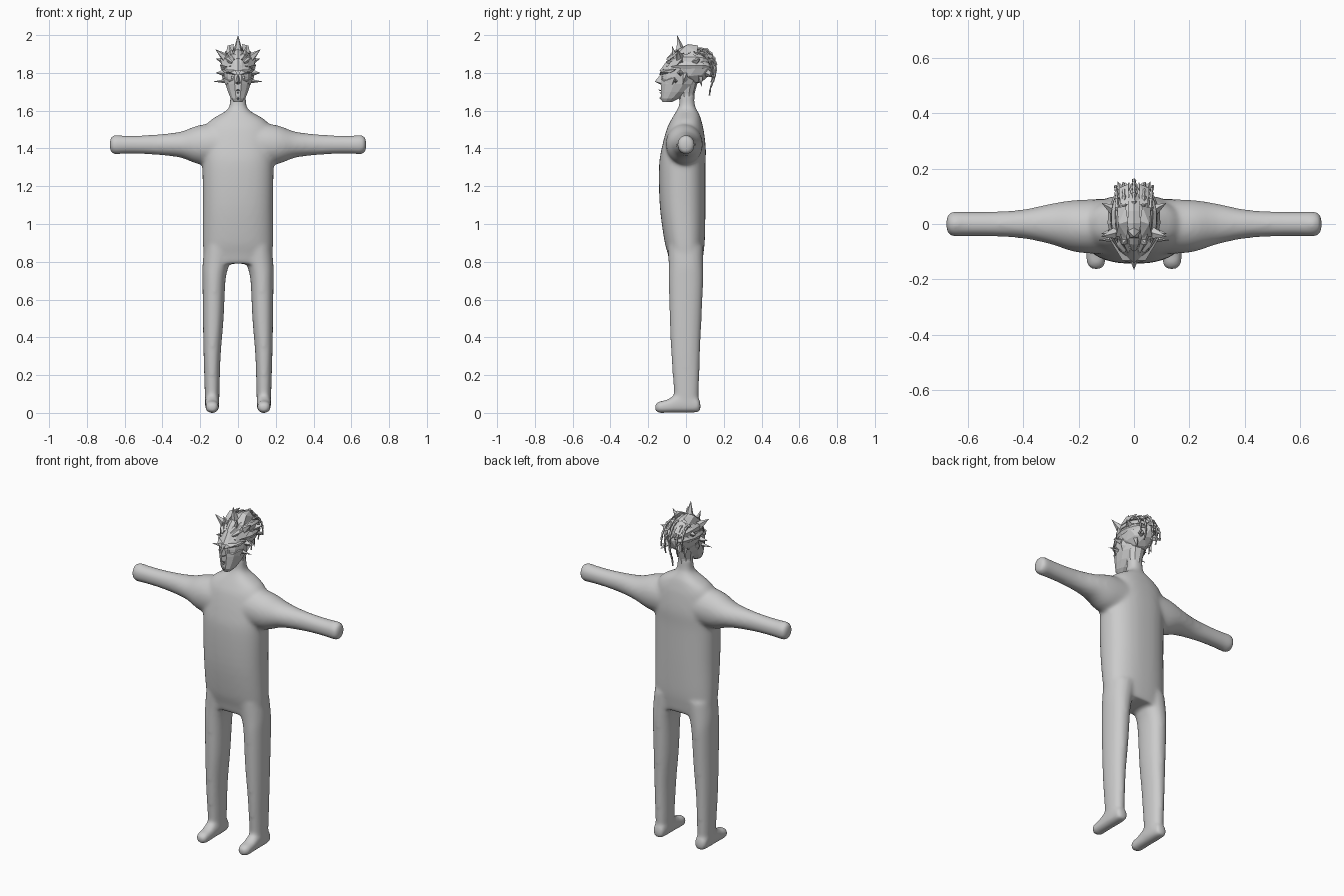
import bpy, bmesh, math, random
from mathutils import Vector, Matrix

random.seed(4)
grey = bpy.data.materials.new("light grey")
grey.diffuse_color = (0.6, 0.6, 0.6, 1)


def finish(name, bm):
    bmesh.ops.recalc_face_normals(bm, faces=bm.faces)
    me = bpy.data.meshes.new(name)
    bm.to_mesh(me)
    bm.free()
    me.materials.append(grey)
    ob = bpy.data.objects.new(name, me)
    bpy.context.collection.objects.link(ob)
    return ob


def skin(bm, rings):
    """Closed tube through rings of points, capped at both ends."""
    vs = [[bm.verts.new(p) for p in r] for r in rings]
    n = len(vs[0])
    for a, b in zip(vs, vs[1:]):
        for i in range(n):
            j = (i + 1) % n
            bm.faces.new((a[i], a[j], b[j], b[i]))
    bm.faces.new(vs[0][::-1])
    bm.faces.new(vs[-1])


def resample(rows, k=4):
    """Catmull-Rom smoothing of profile rows."""
    out = []
    for i in range(len(rows) - 1):
        p0, p1 = rows[max(i - 1, 0)], rows[i]
        p2, p3 = rows[i + 1], rows[min(i + 2, len(rows) - 1)]
        for s in range(k):
            t = s / k
            out.append([0.5 * (2 * b + (c - a) * t + (2 * a - 5 * b + 4 * c - d) * t * t
                               + (3 * b - a - 3 * c + d) * t ** 3)
                        for a, b, c, d in zip(p0, p1, p2, p3)])
    return out + [list(rows[-1])]


def loft(bm, rows, axis, n=24, power=2.0, flip=1):
    """Rows are (position, centre 1, centre 2, radius 1, radius 2) along an axis."""
    rings = []
    for t, c1, c2, r1, r2 in rows:
        ring = []
        for i in range(n):
            a = 2 * math.pi * (i + 0.5) / n
            c, s = math.cos(a), math.sin(a)
            u = c1 + r1 * math.copysign(abs(c) ** (2 / power), c)
            v = c2 + r2 * math.copysign(abs(s) ** (2 / power), s)
            p = {'X': (t, u, v), 'Y': (u, t, v), 'Z': (u, v, t)}[axis]
            ring.append((p[0] * flip, p[1], p[2]))
        rings.append(ring)
    skin(bm, rings)


def hull(bm, pts, flip=1):
    vs = [bm.verts.new((x * flip, y, z)) for x, y, z in pts]
    bmesh.ops.convex_hull(bm, input=vs)


def spike(bm, base, tip, r, n=4, flip=1):
    b = Vector((base[0] * flip, base[1], base[2]))
    t = Vector((tip[0] * flip, tip[1], tip[2]))
    m = Matrix.Translation((b + t) / 2) @ (t - b).to_track_quat('Z', 'Y').to_matrix().to_4x4()
    bmesh.ops.create_cone(bm, cap_ends=True, segments=n, radius1=r, radius2=0.0005,
                          depth=(t - b).length, matrix=m)


# Body: torso, arms, legs and feet fused into one smooth skin
bm = bmesh.new()
torso = [(0.79, 0, 0, .165, .085), (0.84, 0, -.002, .182, .094), (0.92, 0, -.008, .186, .108),
         (1.1, 0, -.018, .186, .121), (1.3, 0, -.02, .188, .123), (1.4, 0, -.012, .186, .117),
         (1.5, 0, -.005, .175, .098), (1.545, 0, 0, .15, .082), (1.575, 0, .004, .105, .069),
         (1.6, 0, .005, .062, .055), (1.63, 0, .005, .044, .042), (1.69, 0, .005, .042, .038)]
loft(bm, resample(torso), 'Z', 40, 2.4)
arm = [(.05, -.01, 1.425, .10, .115), (.2, -.008, 1.42, .096, .105), (.3, 0, 1.42, .074, .07),
       (.4, 0, 1.42, .053, .057), (.5, 0, 1.42, .046, .05), (.6, 0, 1.42, .045, .049),
       (.65, 0, 1.42, .046, .052), (.67, 0, 1.42, .039, .044), (.679, 0, 1.42, .02, .025)]
leg = [(.02, .137, 0, .036, .06), (.1, .137, .002, .039, .066), (.3, .137, -.002, .045, .076),
       (.5, .131, -.002, .055, .085), (.7, .127, 0, .061, .092), (.78, .118, 0, .07, .092),
       (.88, .10, -.002, .08, .094)]
foot = [(.077, .137, .032, .022, .022), (.06, .137, .042, .035, .04), (0, .137, .05, .038, .05),
        (-.06, .137, .046, .037, .046), (-.1, .137, .035, .036, .035),
        (-.145, .137, .03, .034, .03), (-.164, .137, .029, .018, .017)]
for s in (1, -1):
    loft(bm, resample(arm), 'X', 24, 2.0, s)
    loft(bm, resample(leg), 'Z', 24, 2.2, s)
    loft(bm, resample(foot), 'Y', 20, 2.5, s)
body = finish("body", bm)
rm = body.modifiers.new("fuse", 'REMESH')
rm.mode = 'VOXEL'
rm.voxel_size = 0.01
sm = body.modifiers.new("soften", 'SMOOTH')
sm.factor = 0.5
sm.iterations = 12
bpy.context.view_layer.objects.active = body
body.select_set(True)
for m in ("fuse", "soften"):
    bpy.ops.object.modifier_apply(modifier=m)
bpy.ops.object.shade_smooth()

# Head: faceted face and nape
bm = bmesh.new()
loft(bm, [(1.645, 0, -.10, .022, .025), (1.665, 0, -.085, .04, .05), (1.70, 0, -.06, .055, .076),
          (1.74, 0, -.04, .068, .097), (1.78, 0, -.03, .075, .103), (1.82, 0, -.02, .078, .105),
          (1.88, 0, 0, .07, .09)], 'Z', 12)
loft(bm, [(1.62, 0, .005, .038, .037), (1.69, 0, .003, .042, .042), (1.78, 0, .01, .06, .06)], 'Z', 10)
finish("head", bm)

# Face features: nose, lips, chin, brows, eyes, cheeks, ears
bm = bmesh.new()
hull(bm, [(0, -.13, 1.797), (0, -.166, 1.754), (.016, -.128, 1.745), (-.016, -.128, 1.745), (0, -.135, 1.738)])
hull(bm, [(.022, -.122, 1.705), (-.022, -.122, 1.705), (0, -.148, 1.713), (0, -.138, 1.704), (0, -.12, 1.70)])
hull(bm, [(.018, -.12, 1.698), (-.018, -.12, 1.698), (0, -.145, 1.697), (0, -.128, 1.687)])
hull(bm, [(.02, -.11, 1.654), (-.02, -.11, 1.654), (0, -.142, 1.668), (0, -.12, 1.645), (0, -.125, 1.684)])
for s in (1, -1):
    hull(bm, [(.008, -.142, 1.788), (.07, -.085, 1.80), (.092, -.05, 1.822), (.01, -.133, 1.815),
              (.042, -.132, 1.804), (.06, -.06, 1.81)], s)
    hull(bm, [(.016, -.127, 1.775), (.034, -.126, 1.784), (.052, -.105, 1.776), (.034, -.128, 1.768)], s)
    hull(bm, [(.02, -.13, 1.765), (.08, -.06, 1.775), (.066, -.075, 1.735), (.045, -.118, 1.756),
              (.06, -.05, 1.76)], s)
    hull(bm, [(.065, -.02, 1.80), (.085, .005, 1.80), (.083, -.01, 1.765), (.06, -.02, 1.73),
              (.06, .01, 1.76)], s)
finish("face_features", bm)

# Helmet shell
C, R = Vector((0, .02, 1.835)), Vector((.086, .122, .1))
bm = bmesh.new()
bmesh.ops.create_icosphere(bm, subdivisions=2, radius=1,
                           matrix=Matrix.Translation(C) @ Matrix.Diagonal((*R, 1)))
finish("helmet_shell", bm)


def on_shell(theta, a, k):
    r = math.sin(theta)
    return (C.x + R.x * k * r * math.sin(a), C.y - R.y * k * math.cos(theta),
            C.z + R.z * k * r * math.cos(a))


# Ridged bands running from the brow over the crown to the back
bm = bmesh.new()
for deg, w in ((0, 17), (34, 14), (62, 12), (88, 11)):
    heights = [random.uniform(1.06, 1.15) for _ in range(8)]
    for s in ((1,) if deg == 0 else (1, -1)):
        rings = []
        for i, h in enumerate(heights):
            th = math.radians(24 + i * 19.5)
            a, d = math.radians(deg * s), math.radians(w * (0.75 + 0.25 * (i % 2)))
            rings.append([on_shell(th, a - d, 1.03), on_shell(th, a, h),
                          on_shell(th, a + d, 1.03), on_shell(th, a, .85)])
        skin(bm, rings)
finish("helmet_bands", bm)

# Pointed visor over the forehead and raised crown plates
bm = bmesh.new()
hull(bm, [(0, -.142, 1.808), (.045, -.10, 1.83), (-.045, -.10, 1.83), (0, -.062, 1.918),
          (.035, -.05, 1.90), (-.035, -.05, 1.90), (0, -.03, 1.86)])
for s in (1, -1):
    hull(bm, [(.025, -.05, 1.92), (.065, -.045, 1.90), (.055, 0, 1.945), (.022, .01, 1.952),
              (.03, .065, 1.945), (.06, .06, 1.915), (.045, 0, 1.90)], s)
    hull(bm, [(.05, -.10, 1.83), (.085, -.05, 1.84), (.095, -.02, 1.875), (.06, -.055, 1.90),
              (.06, -.02, 1.85)], s)
    hull(bm, [(.02, .07, 1.935), (.05, .075, 1.92), (.055, .13, 1.875), (.02, .145, 1.89),
              (.03, .08, 1.89)], s)
finish("crown_plates", bm)

# Crown, temple and cheek spikes
bm = bmesh.new()
spike(bm, (0, -.03, 1.915), (0, -.046, 1.999), .026, 5)
spike(bm, (0, .10, 1.88), (0, .166, 1.845), .028, 5)
for s in (1, -1):
    spike(bm, (.055, -.03, 1.87), (.119, -.045, 1.924), .03, 5, s)
    spike(bm, (.07, .05, 1.86), (.116, .075, 1.875), .022, 4, s)
    spike(bm, (.075, -.03, 1.80), (.118, -.035, 1.80), .018, 4, s)
    spike(bm, (.06, -.055, 1.757), (.129, -.058, 1.754), .013, 4, s)
    spike(bm, (.04, .11, 1.80), (.06, .155, 1.775), .02, 4, s)
    spike(bm, (.045, .07, 1.79), (.05, .085, 1.725), .018, 4, s)
    spike(bm, (.03, -.06, 1.89), (.045, -.075, 1.945), .016, 4, s)
finish("spikes", bm)

# Knotted hair strands falling behind the helmet
bm = bmesh.new()
path = [(.07, 1.925), (.11, 1.922), (.14, 1.89), (.156, 1.85), (.156, 1.80), (.145, 1.76),
        (.13, 1.72), (.124, 1.68)]
for x, count in ((0, 8), (.035, 6), (-.035, 6), (.06, 5), (-.06, 5)):
    pts = resample(path[:count], 3)
    rings = []
    for i, (y, z) in enumerate(pts):
        q = pts[min(i + 1, len(pts) - 1)]
        p = pts[max(i - 1, 0)]
        d = Vector((0, q[0] - p[0], q[1] - p[1])).normalized()
        side = d.cross(Vector((1, 0, 0)))
        r = (.011 if i % 2 else .006) * (1 - .55 * i / len(pts))
        cen = Vector((x * (1 + .15 * i / len(pts)), y - abs(x) * .35, z - abs(x) * .3))
        rings.append([cen + Vector((1, 0, 0)) * r * math.cos(k * math.tau / 5)
                      + side * r * math.sin(k * math.tau / 5) for k in range(5)])
    skin(bm, rings)
finish("hair_strands", bm)
